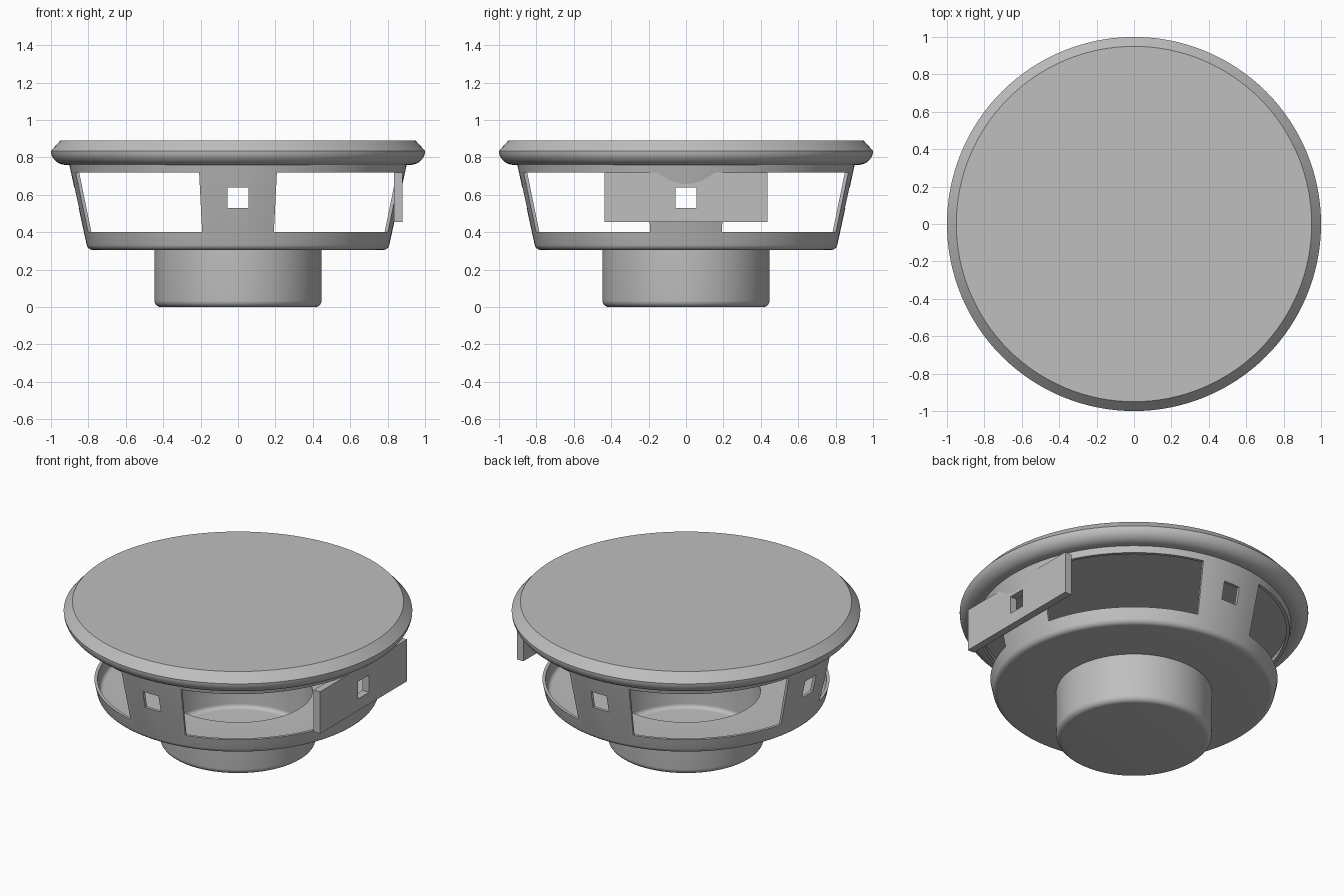
import bpy, bmesh, math
from mathutils import Matrix

cube = bpy.data.objects.get("Cube")
if cube:
    bpy.data.objects.remove(cube, do_unlink=True)

SEGMENTS = 128
PILLAR_HALF_ANGLE = 0.235

grey = bpy.data.materials.new("plain_grey")
grey.use_nodes = True
grey.diffuse_color = (0.52, 0.52, 0.52, 1)
grey.node_tree.nodes["Principled BSDF"].inputs["Base Color"].default_value = grey.diffuse_color


def finish(name, bm):
    """Turn a bmesh into a grey object."""
    bmesh.ops.recalc_face_normals(bm, faces=bm.faces)
    mesh = bpy.data.meshes.new(name)
    bm.to_mesh(mesh)
    bm.free()
    mesh.materials.append(grey)
    obj = bpy.data.objects.new(name, mesh)
    bpy.context.collection.objects.link(obj)
    return obj


def revolve(name, profile):
    """Spin a profile of (radius, z) that starts and ends on the axis."""
    bm = bmesh.new()
    verts = [bm.verts.new((r, 0, z)) for r, z in profile]
    edges = [bm.edges.new(pair) for pair in zip(verts, verts[1:])]
    bmesh.ops.spin(bm, geom=verts + edges, cent=(0, 0, 0), axis=(0, 0, 1),
                   angle=math.tau, steps=SEGMENTS, use_duplicate=False)
    bmesh.ops.remove_doubles(bm, verts=bm.verts, dist=0.0005)
    return finish(name, bm)


def fillet(cr, cz, rr, rz, start, end, steps=6):
    """Elliptic arc of profile points, angles in degrees."""
    angles = [math.radians(start + (end - start) * i / steps) for i in range(steps + 1)]
    return [(cr + rr * math.cos(a), cz + rz * math.sin(a)) for a in angles]


def box(name, size, centre):
    bm = bmesh.new()
    bmesh.ops.create_cube(bm, size=1, matrix=Matrix.Translation(centre) @ Matrix.Diagonal((*size, 1)))
    return finish(name, bm)


def window_cutter(index):
    """Ring sector that opens the wall between two pillars."""
    start = index * math.pi / 2 + PILLAR_HALF_ANGLE
    sweep = math.pi / 2 - 2 * PILLAR_HALF_ANGLE
    steps = 24
    angles = [start + sweep * i / steps for i in range(steps + 1)]
    ring = [(1.1, a) for a in angles] + [(0.65, a) for a in reversed(angles)]
    bm = bmesh.new()
    base = bm.faces.new([bm.verts.new((r * math.cos(a), r * math.sin(a), 0.4)) for r, a in ring])
    top = bmesh.ops.extrude_face_region(bm, geom=[base])["geom"]
    bmesh.ops.translate(bm, vec=(0, 0, 0.32), verts=[g for g in top if isinstance(g, bmesh.types.BMVert)])
    return finish("window_cutter", bm)


def cut(obj, cutters):
    bpy.context.view_layer.objects.active = obj
    for cutter in cutters:
        cutter.hide_render = True
        mod = obj.modifiers.new("cut", "BOOLEAN")
        mod.operation, mod.solver, mod.object = "DIFFERENCE", "EXACT", cutter
        bpy.ops.object.modifier_apply(modifier=mod.name)


def smooth(obj):
    bpy.ops.object.select_all(action="DESELECT")
    obj.select_set(True)
    bpy.context.view_layer.objects.active = obj
    bpy.ops.object.shade_smooth_by_angle(angle=math.radians(30))


# Basket with a hollow cup below: outer skin upward, then inner skin back down
outer = [(0, 0)] + fillet(0.412, 0.035, 0.035, 0.035, -90, 0) + [(0.447, 0.305)]
outer += fillet(0.775, 0.34, 0.035, 0.035, -90, -12) + [(0.905, 0.775)]
inner = [(0.885, 0.775)] + fillet(0.77, 0.35, 0.025, 0.025, -12, -90)
inner += [(0.427, 0.325)] + fillet(0.402, 0.045, 0.025, 0.025, 0, -90) + [(0, 0.02)]
basket = revolve("basket", outer + inner)

# Lid with a bevelled upper edge and a rounded lower edge
lid = revolve("lid", [(0, 0.76)] + fillet(0.92, 0.835, 0.08, 0.075, -90, 0, 10)
              + [(0.95, 0.89), (0, 0.89)])

# Mounting plate on the left pillar
plate = box("mounting_plate", (0.045, 0.87, 0.265), (0.857, 0, 0.5875))

# Windows and square holes
windows = [window_cutter(i) for i in range(4)]
hole_x = box("hole_cutter_x", (2.4, 0.11, 0.11), (0, 0, 0.585))
hole_y = box("hole_cutter_y", (0.11, 2.4, 0.11), (0, 0, 0.585))
cut(basket, windows + [hole_x, hole_y])
cut(plate, [hole_x])
for cutter in windows + [hole_x, hole_y]:
    bpy.data.objects.remove(cutter, do_unlink=True)

for part in (basket, lid):
    smooth(part)
